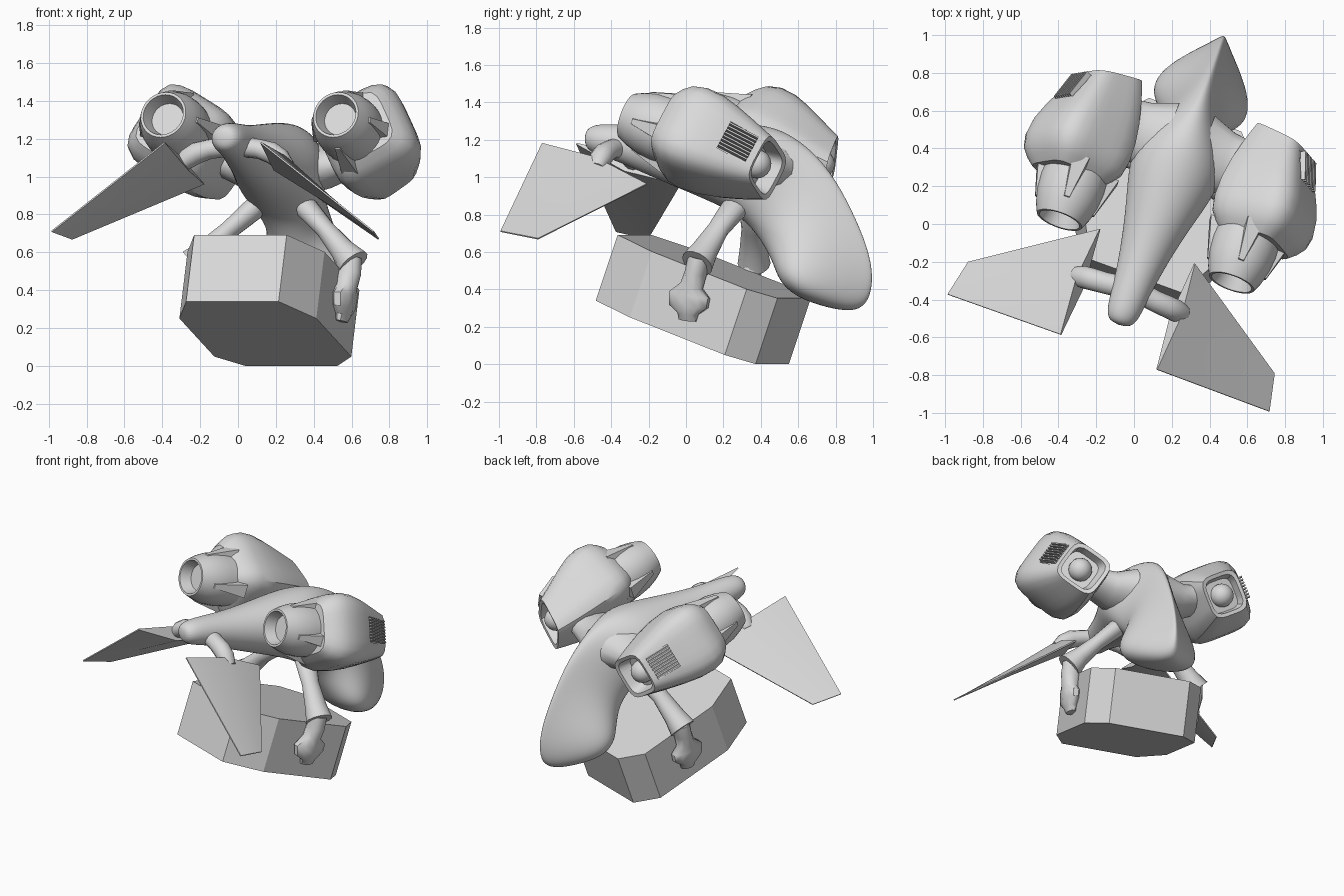
import bpy, bmesh, math
from mathutils import Matrix, Vector

if "Cube" in bpy.data.objects:
    bpy.data.objects.remove(bpy.data.objects["Cube"])

# Whole model is built symmetric about x = 0, then yawed
PLACE = Matrix.Translation((0.10, -0.037, 0)) @ Matrix.Rotation(math.radians(-20), 4, 'Z')
grey = bpy.data.materials.new("plain_grey")
grey.diffuse_color = (0.7, 0.7, 0.7, 1)
grey.use_nodes = True
grey.node_tree.nodes["Principled BSDF"].inputs["Base Color"].default_value = grey.diffuse_color


def finish(name, bm, angle=30, mirror=True, subsurf=0, cutter=None):
    bmesh.ops.recalc_face_normals(bm, faces=bm.faces)
    me = bpy.data.meshes.new(name)
    bm.to_mesh(me)
    bm.free()
    me.materials.append(grey)
    if angle:
        me.shade_smooth()
        me.set_sharp_from_angle(angle=math.radians(angle))
    ob = bpy.data.objects.new(name, me)
    bpy.context.collection.objects.link(ob)
    if subsurf:
        m = ob.modifiers.new("smooth", 'SUBSURF')
        m.levels = m.render_levels = subsurf
    if cutter:
        m = ob.modifiers.new("cut", 'BOOLEAN')
        m.operation, m.object, m.solver = 'DIFFERENCE', cutter, 'EXACT'
    if mirror:
        ob.modifiers.new("mirror", 'MIRROR')
    ob.matrix_world = PLACE
    return ob


def loft(bm, rings, cap=True):
    rows = [[bm.verts.new(p) for p in r] for r in rings]
    n = len(rows[0])
    for r, s in zip(rows, rows[1:]):
        for i in range(n):
            j = (i + 1) % n
            bm.faces.new((r[i], r[j], s[j], s[i]))
    if cap:
        bm.faces.new(rows[0])
        bm.faces.new(rows[-1])
    return bm


def tube(stations, n=14):
    """stations: (centre, across radius, along-y radius); rings follow the path."""
    pts = [Vector(s[0]) for s in stations]
    rings = []
    for i, (c, ra, rb) in enumerate(stations):
        d = (pts[min(i + 1, len(pts) - 1)] - pts[max(i - 1, 0)]).normalized()
        u = Vector((0, 1, 0))
        u = (u - d * u.dot(d)).normalized()
        w = d.cross(u)
        rings.append([pts[i] + w * ra * math.cos(k * math.tau / n) + u * rb * math.sin(k * math.tau / n)
                      for k in range(n)])
    return loft(bmesh.new(), rings)


# Body: outer edge (y, z), inner edge (y, z), half width, how much the inner side flares
SECTIONS = [
    (-.53, 1.25, -.53, 1.16, .05, 0), (-.48, 1.285, -.48, 1.12, .09, 0), (-.36, 1.285, -.36, 1.09, .10, 0),
    (-.15, 1.27, -.20, 1.02, .125, 0), (.10, 1.28, .05, .92, .18, 0), (.35, 1.29, .25, .84, .25, 0),
    (.53, 1.28, .38, .77, .24, .15), (.71, 1.19, .45, .69, .16, .35), (.87, 1.03, .51, .60, .14, .55),
    (.99, .82, .56, .52, .185, .75), (1.08, .62, .60, .44, .225, .85), (1.11, .46, .68, .36, .20, .8),
    (1.08, .33, .82, .31, .11, .5), (1.00, .285, .92, .29, .04, 0)]
rings = []
for oy, oz, iy, iz, w, k in SECTIONS:
    ring = []
    for i in range(20):
        c, s = math.cos(i * math.tau / 20), math.sin(i * math.tau / 20)
        ring.append((w * s * (1 - k * c), (oy + iy) / 2 + c * (oy - iy) / 2, (oz + iz) / 2 + c * (oz - iz) / 2))
    rings.append(ring)
finish("body", loft(bmesh.new(), rings), angle=80, mirror=False, subsurf=2)

# Cargo box: pitched eight-sided slab
outline = [(.26, -.38), (.385, -.14), (.385, .40), (.26, .53)]
outline += [(-x, y) for x, y in reversed(outline)]
low = [Vector((x, y, .34 - (y + .38) * .373)) for x, y in outline]
rise = Vector((0, .125, .352))
finish("cargo_box", loft(bmesh.new(), [low, [p + rise for p in low]]), angle=0, mirror=False)

# Front wing: thin blade with a thick root
root_le, root_te = Vector((.27, -.682, 1.18)), Vector((.266, -.087, .962))
tip_le, tip_te = Vector((.905, -.687, .71)), Vector((.862, -.489, .67))
normal = (tip_le - root_le).cross(root_te - root_le).normalized()
rings = []
for f, t in ((0, .05), (.5, .022), (1, .004)):
    le, te = root_le.lerp(tip_le, f), root_te.lerp(tip_te, f)
    mid = le.lerp(te, .5)
    rings.append([le + normal * .004, mid + normal * t, te + normal * .004,
                  te - normal * .004, mid - normal * t, le - normal * .004])
finish("front_wing", loft(bmesh.new(), rings), angle=25)
finish("wing_stub", tube([((.03, -.33, 1.16), .055, .06), ((.14, -.345, 1.145), .052, .058),
                          ((.21, -.35, 1.125), .058, .06), ((.26, -.355, 1.095), .055, .06),
                          ((.31, -.36, 1.05), .035, .045)]), angle=60)

# Arm: upper arm, flared cuff, forearm and fist
finish("upper_arm", tube([((.12, .38, .86), .04, .05), ((.15, .365, .83), .06, .075), ((.27, .32, .72), .05, .06),
                          ((.38, .285, .61), .065, .075), ((.445, .265, .54), .092, .088)]), angle=50)
finish("forearm", tube([((.43, .27, .57), .06, .06), ((.425, .25, .49), .07, .058), ((.42, .225, .42), .062, .062),
                        ((.415, .21, .37), .06, .118), ((.415, .205, .31), .055, .112),
                        ((.41, .20, .27), .045, .058), ((.405, .195, .235), .03, .05)], 10), angle=40)

# Engine frame: local z runs backward along the engine, x outward, y up
pitch = math.radians(19)
back = Vector((0, math.cos(pitch), -math.sin(pitch)))
up = Vector((0, math.sin(pitch), math.cos(pitch)))
ENGINE = Matrix.Translation((.485, -.11, 1.325)) @ Matrix(((1, 0, 0), (0, up.y, back.y), (0, up.z, back.z))).to_4x4()
ROLLED = ENGINE @ Matrix.Translation((.04, .015, 0)) @ Matrix.Rotation(math.radians(30), 4, 'Z')


def ring_at(frame, t, r, power=2.0, shift=0.0, skew=0.0, n=32):
    out = []
    for i in range(n):
        a = i * math.tau / n
        c, s = math.cos(a), math.sin(a)
        k = r / (abs(c) ** power + abs(s) ** power) ** (1 / power)
        out.append(frame @ Vector((k * c + shift, k * s, t - skew * k * c)))
    return out


# Nozzle: turned shell with a flat disc set inside its mouth
PROFILE = [(.07, .088), (-.005, .112), (-.005, .126), (.05, .150), (.12, .170), (.20, .178), (.32, .175)]
finish("nozzle", loft(bmesh.new(), [ring_at(ENGINE, t, r) for t, r in PROFILE]), angle=35)

# Vent cutter and slats on the outer upper nacelle face
VENT = ROLLED @ Matrix.Translation((.165, 0, .695)) @ Matrix.Rotation(math.radians(-19), 4, 'Y')


def box(bm, frame, centre, size):
    m = frame @ Matrix.Translation(centre) @ Matrix.Diagonal((*size, 1))
    bmesh.ops.create_cube(bm, size=1, matrix=m)
    return bm


cutter = finish("vent_cutter", box(bmesh.new(), VENT, (.03, 0, 0), (.10, .17, .17)), angle=0, mirror=False)
cutter.hide_render = True
cutter.hide_viewport = True
bm = bmesh.new()
for i in range(8):
    box(bm, VENT, (-.012, -.07 + i * .02, 0), (.045, .009, .17))
finish("vent_slats", bm, angle=0)

# Nacelle: rounded square shell, tapering inward to a slanted hollow rear
SHELL = [(.24, .165, 0, 0), (.28, .20, 0, 0), (.33, .230, 0, 0), (.40, .242, 0, 0), (.50, .236, -.005, .05),
         (.60, .216, -.014, .12), (.70, .188, -.024, .18), (.78, .163, -.032, .22), (.84, .144, -.036, .25),
         (.835, .120, -.036, .25), (.76, .105, -.032, .22)]
finish("nacelle", loft(bmesh.new(), [ring_at(ROLLED, t, r, 4.5, sh, sk) for t, r, sh, sk in SHELL]),
       angle=35, cutter=cutter)

# Exhaust ball inside the hollow rear
bm = bmesh.new()
bmesh.ops.create_uvsphere(bm, u_segments=20, v_segments=12, radius=.078,
                          matrix=ROLLED @ Matrix.Translation((-.034, 0, .775)))
finish("exhaust_ball", bm, angle=60)

# Wedges clasping the nozzle
bm = bmesh.new()
for deg in (0, 88, 180, 270):
    f = ENGINE @ Matrix.Rotation(math.radians(deg), 4, 'Z')
    rear = [f @ Vector(p) for p in ((.13, -.058, .30), (.225, -.045, .30), (.225, .045, .30), (.13, .058, .30))]
    nose = [f @ Vector(p) for p in ((.13, -.02, .07), (.165, -.014, .08), (.165, .014, .08), (.13, .02, .07))]
    loft(bm, [nose, rear])
finish("nozzle_wedges", bm, angle=0)

# Pylon joining body and nacelle
finish("engine_pylon", tube([((.10, .47, 1.05), .15, .22), ((.24, .47, 1.05), .11, .17),
                             ((.32, .48, 1.07), .09, .15), ((.45, .49, 1.10), .09, .14)]), angle=60)
